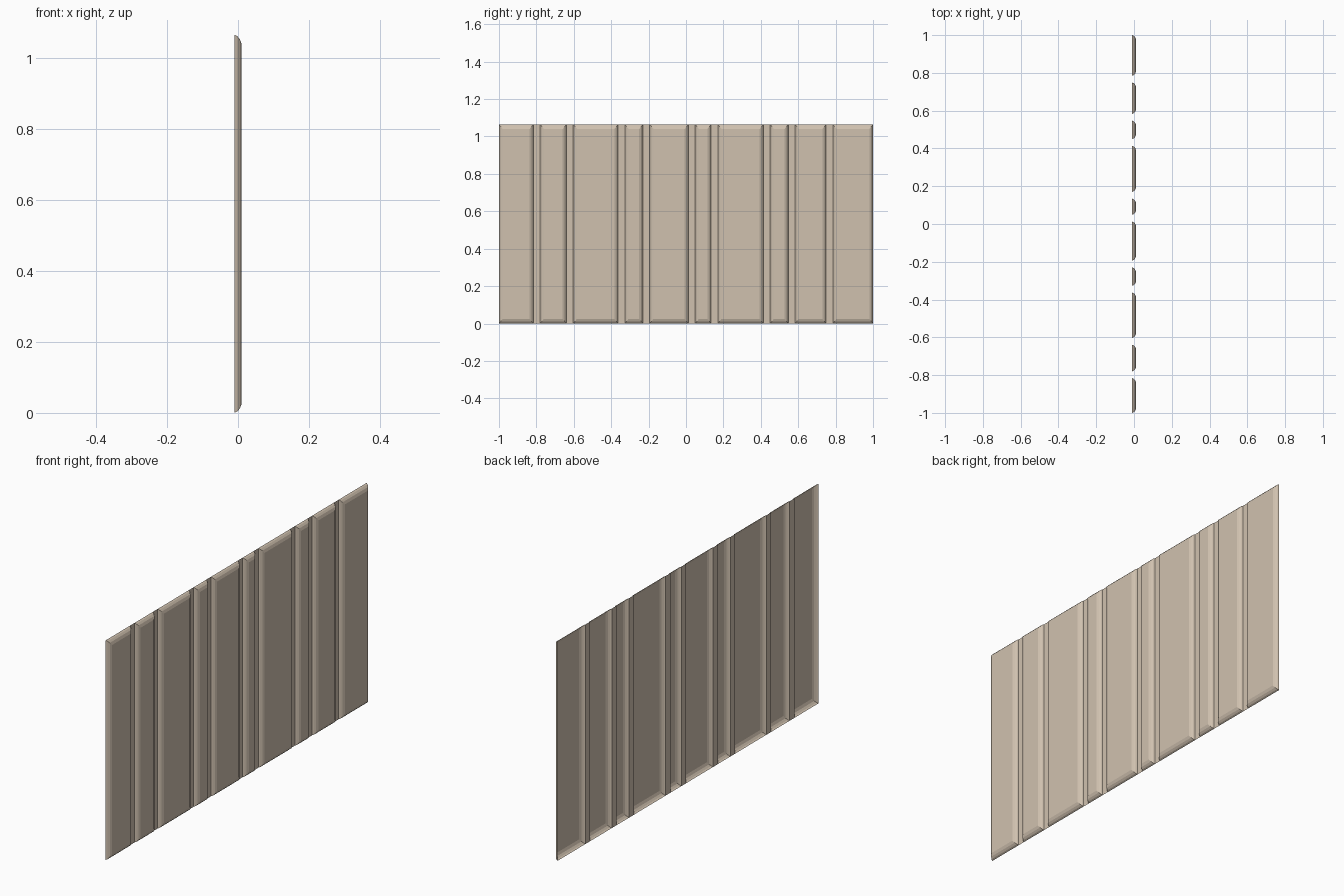
import bpy, bmesh

if "Cube" in bpy.data.objects:
    bpy.data.objects.remove(bpy.data.objects["Cube"])

H = 1.065          # panel height
GAP = 0.018        # half width of the grooves
BACK = -0.01       # depth of the groove floor
GROOVES = [-0.798, -0.621, -0.345, -0.212, 0.031, 0.152, 0.432, 0.565, 0.767]
# rounded plank edge: (inset from outline, depth)
EDGE = [(0.0, BACK), (0.004, -0.002), (0.012, 0.005), (0.025, 0.01)]

tan = bpy.data.materials.new("warm_tan")
tan.diffuse_color = (0.63, 0.535, 0.43, 1)
tan.use_nodes = True
tan.node_tree.nodes["Principled BSDF"].inputs["Base Color"].default_value = tan.diffuse_color


def make_object(name, bm):
    me = bpy.data.meshes.new(name)
    bm.to_mesh(me)
    bm.free()
    me.materials.append(tan)
    ob = bpy.data.objects.new(name, me)
    bpy.context.collection.objects.link(ob)
    return ob


# Raised plank: stacked rectangular rings, open at the back
def plank(name, y0, y1):
    bm = bmesh.new()
    rings = []
    for i, x in EDGE:
        s = i * 0.8
        rings.append([bm.verts.new((x, y, z)) for y, z in
                      ((y0 + s, i), (y1 - s, i), (y1 - s, H - i), (y0 + s, H - i))])
    for a, b in zip(rings, rings[1:]):
        for k in range(4):
            n = (k + 1) % 4
            bm.faces.new((a[k], a[n], b[n], b[k]))
    bm.faces.new(rings[-1])
    make_object(name, bm)


# Flat floor of a groove
def groove(name, y0, y1):
    bm = bmesh.new()
    bm.faces.new([bm.verts.new((BACK, y, z)) for y, z in
                  ((y0, 0), (y1, 0), (y1, H), (y0, H))])
    make_object(name, bm)


starts = [-1.0] + [c + GAP for c in GROOVES]
ends = [c - GAP for c in GROOVES] + [1.0]
for n, (a, b) in enumerate(zip(starts, ends)):
    plank(f"plank_{n + 1}", a, b)
for n, c in enumerate(GROOVES):
    groove(f"groove_floor_{n + 1}", c - GAP, c + GAP)
